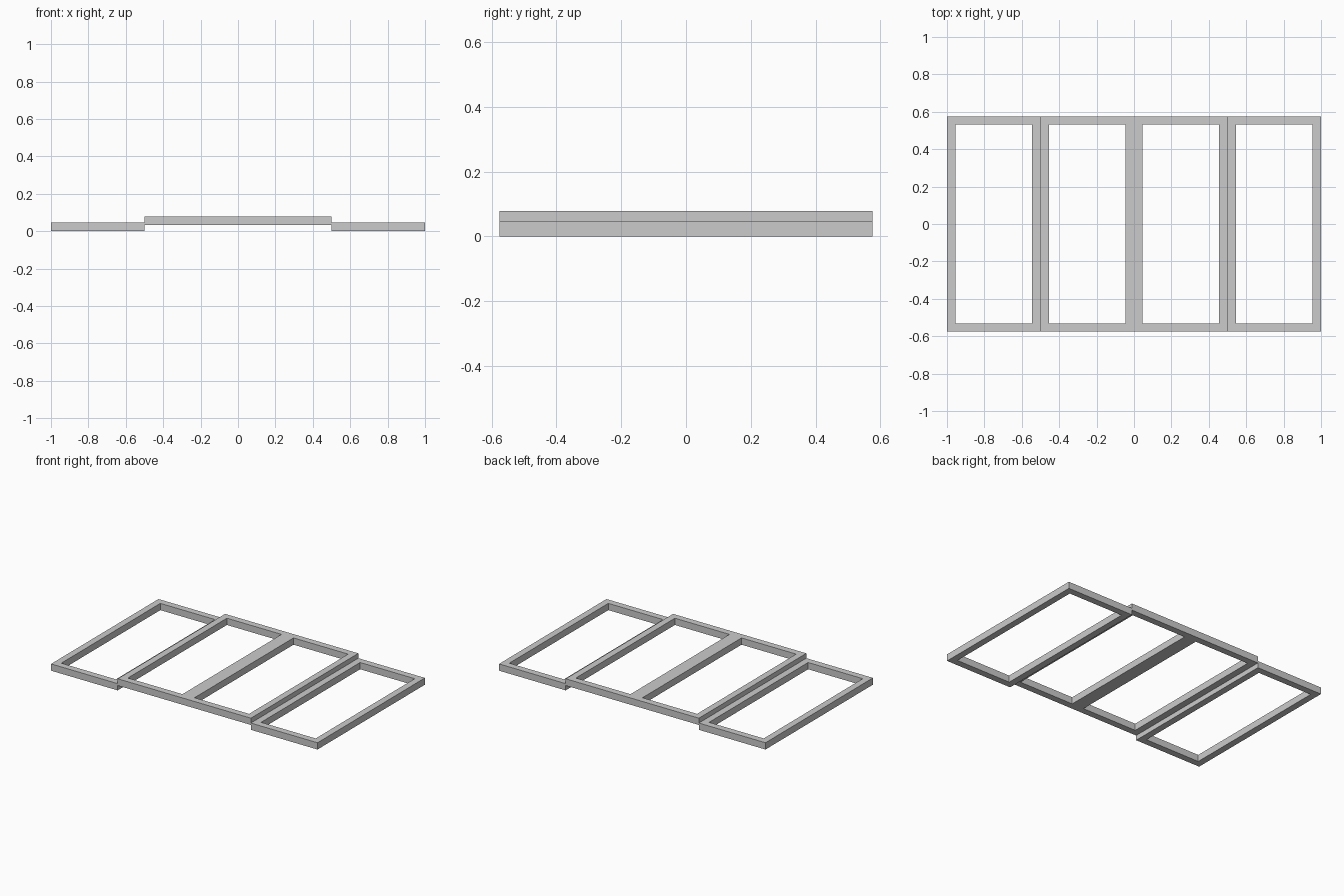
import bpy
import bmesh
import math

cube = bpy.data.objects.get("Cube")
if cube:
    bpy.data.objects.remove(cube, do_unlink=True)

HALF_DEPTH = 0.576   # half length of the frames along y
BAR = 0.045          # width of each frame bar
THICK = 0.046        # height of each frame
LIFT = 0.033         # height of the raised centre frame

grey = bpy.data.materials.new("plain_grey")
grey.use_nodes = True
colour = (0.6, 0.6, 0.6, 1)
grey.diffuse_color = colour
grey.node_tree.nodes["Principled BSDF"].inputs["Base Color"].default_value = colour


def make_frame(name, xs, z):
    """Frame whose sorted x stops alternate between bar and opening."""
    ys = [-HALF_DEPTH, BAR - HALF_DEPTH, HALF_DEPTH - BAR, HALF_DEPTH]
    bm = bmesh.new()
    verts = [[bm.verts.new((x, y, z)) for y in ys] for x in xs]
    for i in range(len(xs) - 1):
        for j in range(len(ys) - 1):
            if i % 2 and j == 1:
                continue  # leave the opening empty
            bm.faces.new((verts[i][j], verts[i + 1][j],
                          verts[i + 1][j + 1], verts[i][j + 1]))
    # Raise the flat layout into a solid
    top = bmesh.ops.extrude_face_region(bm, geom=bm.faces[:])["geom"]
    bmesh.ops.translate(bm, vec=(0, 0, THICK),
                        verts=[g for g in top if isinstance(g, bmesh.types.BMVert)])
    bmesh.ops.recalc_face_normals(bm, faces=bm.faces[:])
    # Merge flat neighbouring faces
    bmesh.ops.dissolve_limit(bm, angle_limit=math.radians(1),
                             verts=bm.verts[:], edges=bm.edges[:])
    mesh = bpy.data.meshes.new(name)
    bm.to_mesh(mesh)
    bm.free()
    mesh.materials.append(grey)
    obj = bpy.data.objects.new(name, mesh)
    bpy.context.collection.objects.link(obj)


# Low side frames
for name, start in (("right_frame", -1), ("left_frame", 0.5)):
    make_frame(name, [start, start + BAR, start + 0.5 - BAR, start + 0.5], 0)

# Raised double frame with a wide middle bar
make_frame("centre_frame",
           [-0.5, BAR - 0.5, -BAR, BAR, 0.5 - BAR, 0.5], LIFT)
